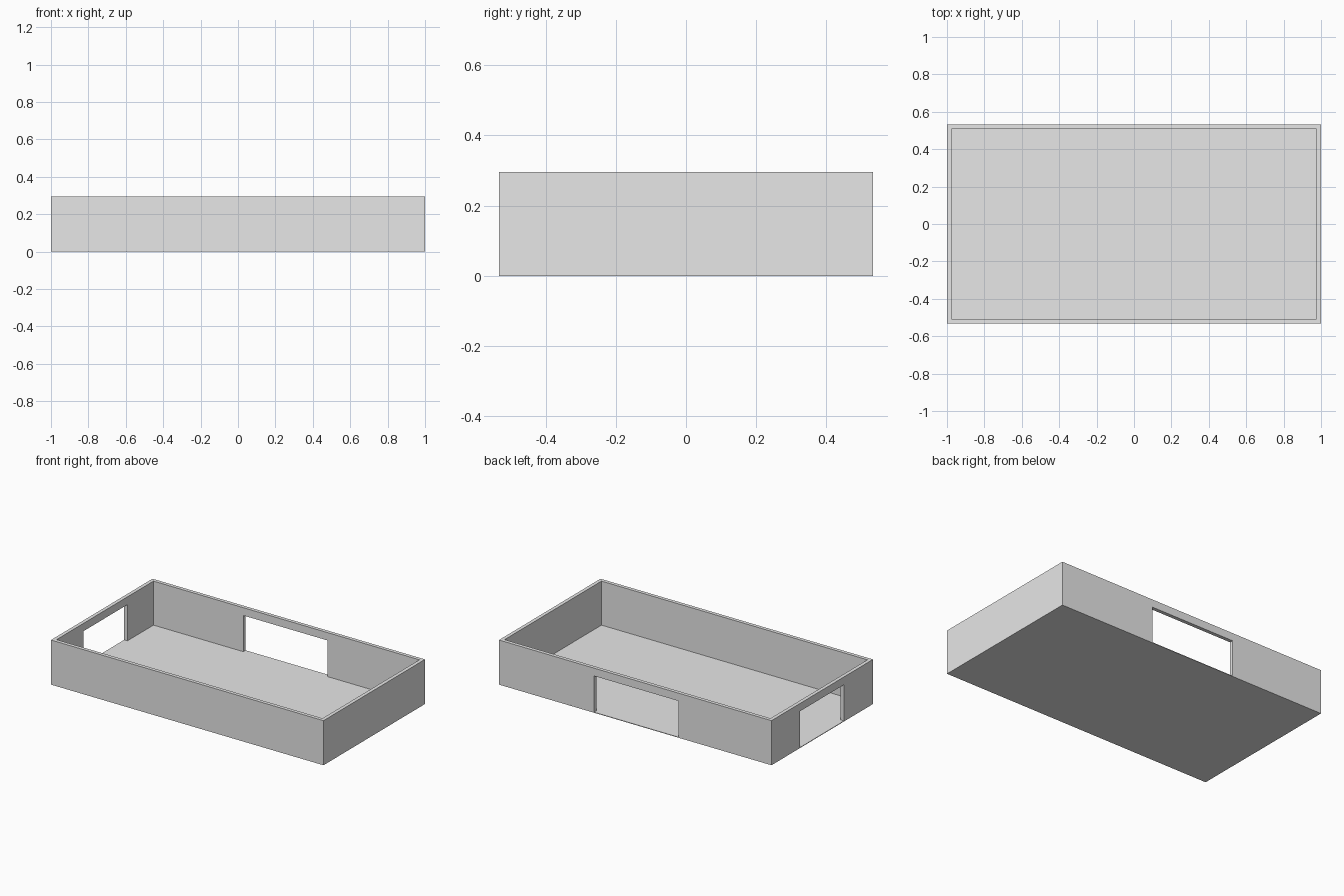
import bpy
import bmesh
from mathutils import Matrix, Vector

default = bpy.data.objects.get("Cube")
if default:
    bpy.data.objects.remove(default, do_unlink=True)

HALF_X, HALF_Y, HEIGHT = 1.0, 0.532, 0.296
WALL, FLOOR = 0.024, 0.004
DOOR_TOP = 0.244

grey = bpy.data.materials.new("plain grey")
grey.use_nodes = True
colour = (0.8, 0.8, 0.8, 1)
grey.diffuse_color = colour
grey.node_tree.nodes["Principled BSDF"].inputs["Base Color"].default_value = colour


def box(name, low, high):
    """Axis-aligned box between two corners."""
    low, high = Vector(low), Vector(high)
    bm = bmesh.new()
    bmesh.ops.create_cube(bm, size=1, matrix=Matrix.Translation(
        (low + high) / 2) @ Matrix.Diagonal((high - low).to_4d()))
    mesh = bpy.data.meshes.new(name)
    bm.to_mesh(mesh)
    bm.free()
    mesh.materials.append(grey)
    obj = bpy.data.objects.new(name, mesh)
    bpy.context.collection.objects.link(obj)
    return obj


# Thin floor plate under the whole footprint
box("floor", (-HALF_X, -HALF_Y, 0), (HALF_X, HALF_Y, FLOOR))

# Solid block that becomes the wall ring
walls = box("walls", (-HALF_X, -HALF_Y, FLOOR), (HALF_X, HALF_Y, HEIGHT))

# Room interior, back doorway and right-hand doorway
cutters = [
    box("room_cutter", (WALL - HALF_X, WALL - HALF_Y, -1),
        (HALF_X - WALL, HALF_Y - WALL, 1)),
    box("back_doorway_cutter", (-0.317, HALF_Y - 0.1, -1),
        (0.302, HALF_Y + 0.1, DOOR_TOP)),
    box("right_doorway_cutter", (-HALF_X - 0.1, -0.228, -1),
        (0.1 - HALF_X, 0.235, DOOR_TOP)),
]
for cutter in cutters:
    cutter.hide_render = True
    cut = walls.modifiers.new(cutter.name, "BOOLEAN")
    cut.operation = "DIFFERENCE"
    cut.solver = "EXACT"
    cut.object = cutter

# Bake the cuts and discard the cutters
bpy.context.view_layer.update()
evaluated = walls.evaluated_get(bpy.context.evaluated_depsgraph_get())
baked = bpy.data.meshes.new_from_object(evaluated)
walls.modifiers.clear()
walls.data = baked
for cutter in cutters:
    bpy.data.objects.remove(cutter, do_unlink=True)
